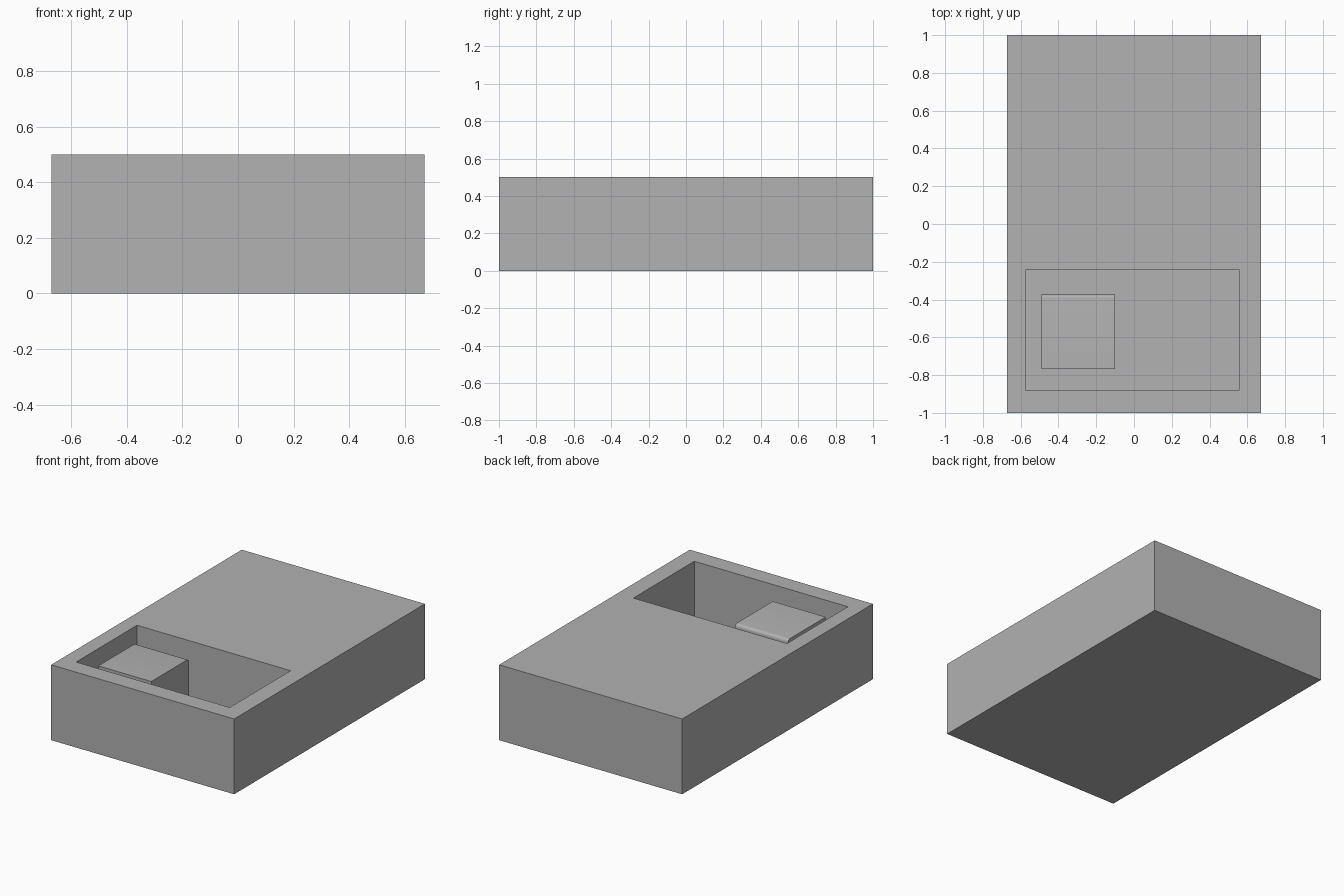
import bpy, bmesh
from mathutils import Vector

# Remove the default cube
if "Cube" in bpy.data.objects:
    bpy.data.objects.remove(bpy.data.objects["Cube"])

grey = bpy.data.materials.new("plain_grey")
grey.use_nodes = True
colour = (0.445, 0.445, 0.445, 1)
grey.diffuse_color = colour
grey.node_tree.nodes["Principled BSDF"].inputs["Base Color"].default_value = colour


def box(name, low, high, round_edge=None, radius=0.02):
    """Box between two corners; round_edge picks which edges to round."""
    low, high = Vector(low), Vector(high)
    bm = bmesh.new()
    bmesh.ops.create_cube(bm, size=1)
    for v in bm.verts:
        v.co = (low + high) / 2 + v.co * (high - low)
    if round_edge:
        edges = [e for e in bm.edges if all(round_edge(v.co) for v in e.verts)]
        bmesh.ops.bevel(bm, geom=edges, offset=radius, segments=6,
                        profile=0.5, affect='EDGES')
    mesh = bpy.data.meshes.new(name)
    bm.to_mesh(mesh)
    bm.free()
    mesh.materials.append(grey)
    obj = bpy.data.objects.new(name, mesh)
    bpy.context.collection.objects.link(obj)
    return obj


FLOOR = 0.08

# Solid case with a rectangular pocket sunk into the front of its top
case = box("case", (-0.672, -1, 0), (0.672, 1, 0.5))
cutter = box("pocket_cutter", (-0.572, -0.881, FLOOR), (0.556, -0.242, 0.7))
cutter.hide_render = True
cut = case.modifiers.new("pocket", 'BOOLEAN')
cut.operation = 'DIFFERENCE'
cut.solver = 'EXACT'
cut.object = cutter
bpy.context.view_layer.objects.active = case
case.select_set(True)
bpy.ops.object.modifier_apply(modifier=cut.name)
bpy.data.objects.remove(cutter)

# Block standing in the pocket, with its upper back edge rounded
TOP, BACK = 0.453, -0.373
block = box("block", (-0.489, -0.767, FLOOR), (-0.1, BACK, TOP),
            lambda p: p.z > TOP - 0.001 and p.y > BACK - 0.001)
bpy.ops.object.select_all(action='DESELECT')
block.select_set(True)
bpy.context.view_layer.objects.active = block
bpy.ops.object.shade_smooth_by_angle()
